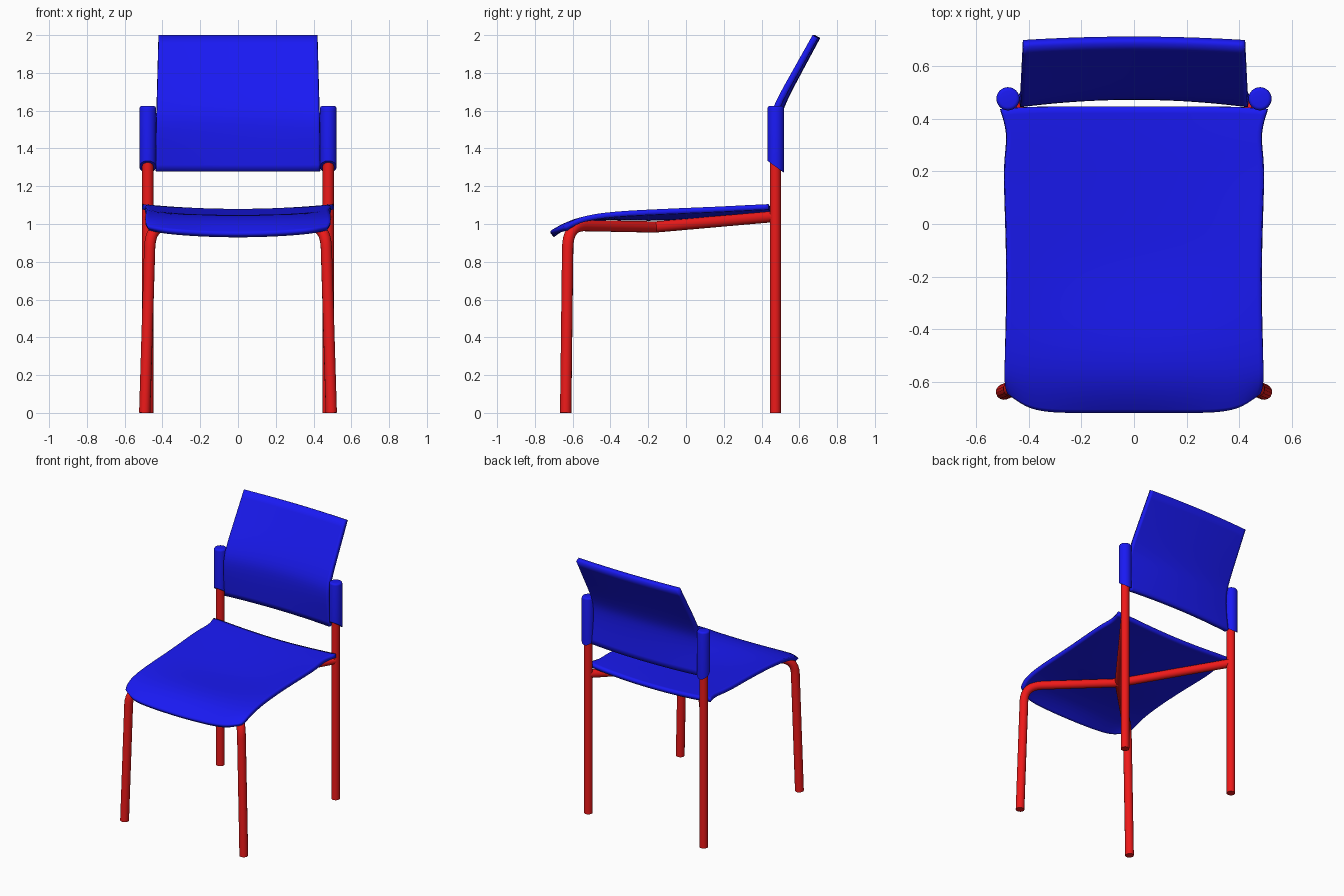
import bpy, bmesh, math
from mathutils import Vector

if "Cube" in bpy.data.objects:
    bpy.data.objects.remove(bpy.data.objects["Cube"])


def material(name, color):
    m = bpy.data.materials.new(name)
    m.diffuse_color = color
    m.use_nodes = True
    m.node_tree.nodes["Principled BSDF"].inputs["Base Color"].default_value = m.diffuse_color
    return m


RED = material("red paint", (0.85, 0.01, 0.01, 1))
BLUE = material("blue plastic", (0.01, 0.01, 0.9, 1))


def mesh_object(name, bm, mat):
    me = bpy.data.meshes.new(name)
    bm.to_mesh(me)
    bm.free()
    me.materials.append(mat)
    ob = bpy.data.objects.new(name, me)
    bpy.context.collection.objects.link(ob)
    return ob


def smooth(ob, angle=40):
    bpy.ops.object.select_all(action='DESELECT')
    ob.select_set(True)
    bpy.context.view_layer.objects.active = ob
    bpy.ops.object.shade_smooth_by_angle(angle=math.radians(angle))


def tube(name, points, radius=0.03):
    cu = bpy.data.curves.new(name, 'CURVE')
    cu.dimensions = '3D'
    cu.bevel_depth = radius
    cu.bevel_resolution = 5
    cu.use_fill_caps = True
    sp = cu.splines.new('POLY')
    sp.points.add(len(points) - 1)
    for p, co in zip(sp.points, points):
        p.co = (*co, 1)
    cu.materials.append(RED)
    ob = bpy.data.objects.new(name, cu)
    bpy.context.collection.objects.link(ob)


def rounded(a, corner, b, size, steps=8):
    """Points of a smooth bend at a corner."""
    a, c, b = Vector(a), Vector(corner), Vector(b)
    p, q = c + (a - c).normalized() * size, c + (b - c).normalized() * size
    out = []
    for i in range(steps + 1):
        t = i / steps
        out.append(p * (1 - t) ** 2 + c * 2 * t * (1 - t) + q * t * t)
    return out


def sheet(name, rows, y_power, thickness):
    """Curved shell; each row: half width, y mid, y edge, z mid, z edge."""
    bm = bmesh.new()
    n = 14
    grid = []
    for w, yc, ye, zc, ze in rows:
        line = []
        for j in range(n + 1):
            u = 2 * j / n - 1
            line.append(bm.verts.new((w * u, yc + (ye - yc) * abs(u) ** y_power,
                                      zc + (ze - zc) * u * u)))
        grid.append(line)
    for a, b in zip(grid, grid[1:]):
        for j in range(n):
            bm.faces.new((a[j], a[j + 1], b[j + 1], b[j]))
    ob = mesh_object(name, bm, BLUE)
    sub = ob.modifiers.new("smooth", 'SUBSURF')
    sub.levels = sub.render_levels = 2
    sub.boundary_smooth = 'PRESERVE_CORNERS'
    sol = ob.modifiers.new("thickness", 'SOLIDIFY')
    sol.thickness = thickness
    sol.offset = -1
    smooth(ob)


# seat: saddle-like shell with a rolled front edge
sheet("seat", [
    (0.480, -0.717, -0.645, 0.952, 0.985),
    (0.490, -0.665, -0.620, 0.990, 1.005),
    (0.492, -0.580, -0.570, 1.032, 1.035),
    (0.488, -0.460, -0.460, 1.050, 1.058),
    (0.483, -0.320, -0.320, 1.047, 1.070),
    (0.481, -0.160, -0.160, 1.043, 1.078),
    (0.485, 0.000, 0.000, 1.052, 1.085),
    (0.491, 0.150, 0.150, 1.062, 1.091),
    (0.490, 0.250, 0.250, 1.069, 1.096),
    (0.476, 0.345, 0.345, 1.075, 1.101),
    (0.506, 0.445, 0.435, 1.080, 1.105),
], 8, 0.028)

# backrest: bent, leaning panel, slightly hollow across its width
sheet("backrest", [
    (0.434, 0.485, 0.463, 1.278, 1.278),
    (0.433, 0.473, 0.446, 1.420, 1.420),
    (0.431, 0.469, 0.440, 1.530, 1.530),
    (0.429, 0.480, 0.456, 1.620, 1.620),
    (0.425, 0.575, 0.558, 1.800, 1.800),
    (0.420, 0.683, 0.670, 2.000, 2.000),
], 2, 0.032)

for s, side in ((-1, "left"), (1, "right")):
    # straight back leg
    tube(side + "_back_leg", [(s * 0.478, 0.473, 0), (s * 0.478, 0.473, 1.45)])

    # front leg bending into a diagonal rail under the seat
    foot, knee = (s * 0.494, -0.637, 0), (s * 0.464, -0.625, 0.993)
    centre, rear = (0, -0.16, 0.984), (s * -0.478, 0.473, 1.04)
    tube(side + "_front_leg_and_rail",
         [foot] + rounded(foot, knee, centre, 0.12)
         + rounded(knee, centre, rear, 0.04, 4) + [rear])

    # sleeve holding the backrest, with a slanted lower end
    bm = bmesh.new()
    bmesh.ops.create_cone(bm, cap_ends=True, segments=32, radius1=0.044,
                          radius2=0.044, depth=1)
    for v in bm.verts:
        top = v.co.z > 0
        v.co.z = 1.625 if top else 1.303 - 0.72 * v.co.y
        v.co.x += s * 0.478
        v.co.y += 0.475
    rim = [e for e in bm.edges if all(v.co.z > 1.6 for v in e.verts)]
    bmesh.ops.bevel(bm, geom=rim, offset=0.014, segments=4, profile=0.5,
                    affect='EDGES')
    smooth(mesh_object(side + "_backrest_sleeve", bm, BLUE))
